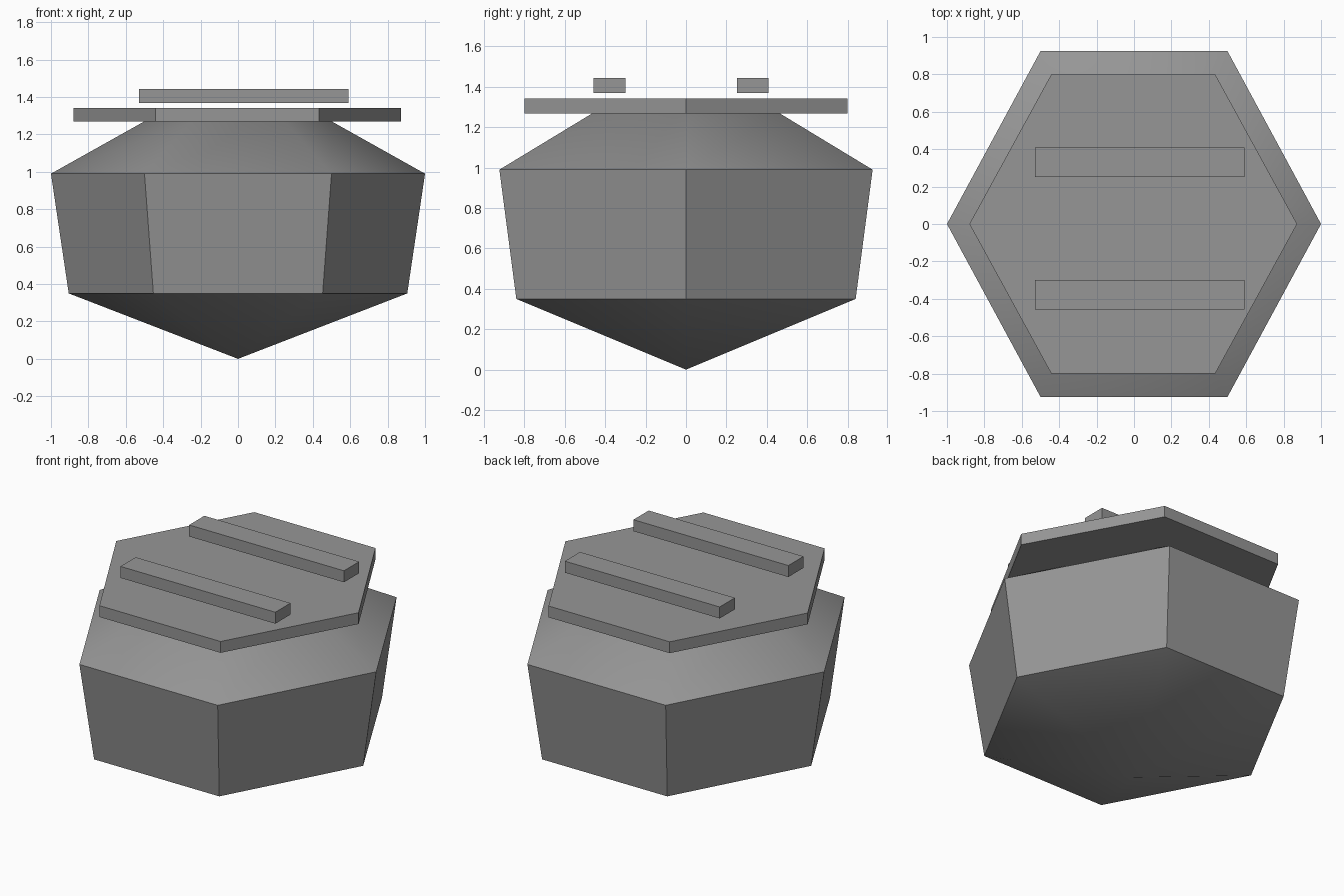
import bpy, bmesh
from math import cos, sin, pi, radians

cube = bpy.data.objects.get("Cube")
if cube:
    bpy.data.objects.remove(cube, do_unlink=True)

grey = bpy.data.materials.new("Stone grey")
grey.use_nodes = True
colour = (0.305, 0.305, 0.305, 1)
grey.diffuse_color = colour
grey.node_tree.nodes["Principled BSDF"].inputs["Base Color"].default_value = colour

SIDES = 6


def finish(name, bm):
    """Turn a bmesh into a shaded, coloured object."""
    bmesh.ops.recalc_face_normals(bm, faces=bm.faces)
    mesh = bpy.data.meshes.new(name)
    bm.to_mesh(mesh)
    bm.free()
    mesh.materials.append(grey)
    obj = bpy.data.objects.new(name, mesh)
    bpy.context.collection.objects.link(obj)
    bpy.ops.object.select_all(action="DESELECT")
    obj.select_set(True)
    bpy.context.view_layer.objects.active = obj
    bpy.ops.object.shade_smooth_by_angle(angle=radians(40))
    return obj


def hex_loft(name, profile, apex=None, x=0):
    """Loft hexagons of (x radius, y half depth, z), optionally ending in a point below."""
    bm = bmesh.new()
    rings = []
    for rx, half_y, z in profile:
        ry = half_y / sin(pi / 3)
        angles = [2 * pi * i / SIDES for i in range(SIDES)]
        rings.append([bm.verts.new((x + rx * cos(a), ry * sin(a), z)) for a in angles])
    for low, high in zip(rings, rings[1:]):
        for i in range(SIDES):
            j = (i + 1) % SIDES
            bm.faces.new((low[i], low[j], high[j], high[i]))
    bm.faces.new(rings[-1])
    if apex is None:
        bm.faces.new(rings[0])
    else:
        tip = bm.verts.new((x, 0, apex))
        for i in range(SIDES):
            bm.faces.new((tip, rings[0][(i + 1) % SIDES], rings[0][i]))
    return finish(name, bm)


def box(name, low, high):
    """Axis-aligned box between two corners."""
    bm = bmesh.new()
    bmesh.ops.create_cube(bm, size=1)
    for v in bm.verts:
        v.co = [a + (b - a) * (c + 0.5) for a, b, c in zip(low, high, v.co)]
    return finish(name, bm)


# Pointed base, flaring sides and sloping shoulder
hex_loft("body", [(0.905, 0.84, 0.35), (1, 0.924, 0.99), (0.5, 0.462, 1.27)], apex=0)

# Flat hexagonal lid
hex_loft("lid", [(0.876, 0.8, 1.268), (0.876, 0.8, 1.342)], x=-0.004)

# Two bars hovering just above the lid
for name, y in (("front_bar", -0.457), ("back_bar", 0.252)):
    box(name, (-0.53, y, 1.369), (0.59, y + 0.157, 1.444))
